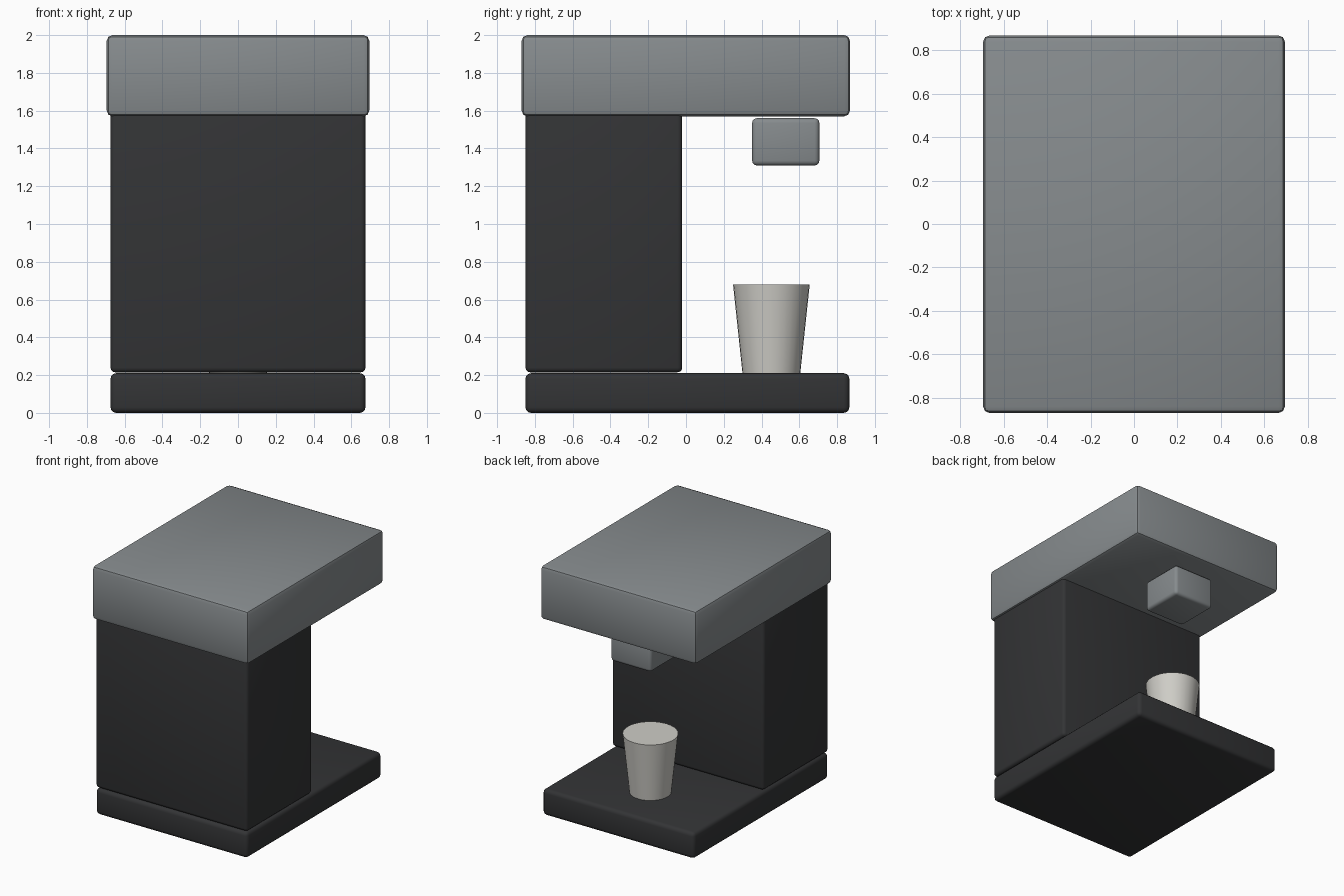
import bpy, math

if "Cube" in bpy.data.objects:
    bpy.data.objects.remove(bpy.data.objects["Cube"])

def material(name, rgb):
    m = bpy.data.materials.new(name)
    m.diffuse_color = (*rgb, 1)
    m.use_nodes = True
    m.node_tree.nodes["Principled BSDF"].inputs["Base Color"].default_value = m.diffuse_color
    return m

dark = material("dark_plastic", (0.033, 0.034, 0.036))
grey = material("grey_metal", (0.24, 0.26, 0.27))
cream = material("cup_ceramic", (0.62, 0.61, 0.57))

def finish(ob, name, mat):
    ob.name = name
    ob.data.materials.append(mat)
    bpy.ops.object.shade_smooth_by_angle(angle=math.radians(35))

def box(name, half_x, y, z, bevel, segments, mat):
    """Bevelled box, centred on x, spanning the y and z ranges."""
    bpy.ops.mesh.primitive_cube_add(size=1, location=(0, sum(y) / 2, sum(z) / 2))
    ob = bpy.context.object
    ob.scale = (2 * half_x, y[1] - y[0], z[1] - z[0])
    bpy.ops.object.transform_apply(location=False, rotation=False, scale=True)
    mod = ob.modifiers.new("bevel", 'BEVEL')
    mod.width, mod.segments = bevel, segments
    bpy.ops.object.modifier_apply(modifier=mod.name)
    finish(ob, name, mat)

# Machine body
box("base", 0.675, (-0.85, 0.865), (0.0, 0.21), 0.03, 3, dark)
box("rear_column", 0.675, (-0.85, -0.02), (0.215, 1.6), 0.025, 3, dark)
box("head", 0.695, (-0.87, 0.868), (1.57, 2.0), 0.03, 2, grey)
box("spout", 0.18, (0.35, 0.706), (1.31, 1.56), 0.025, 3, grey)

# Tapered cup standing on the base
bpy.ops.mesh.primitive_cone_add(vertices=32, radius1=0.153, radius2=0.203, depth=0.47,
                                location=(0, 0.452, 0.445))
finish(bpy.context.object, "cup", cream)
